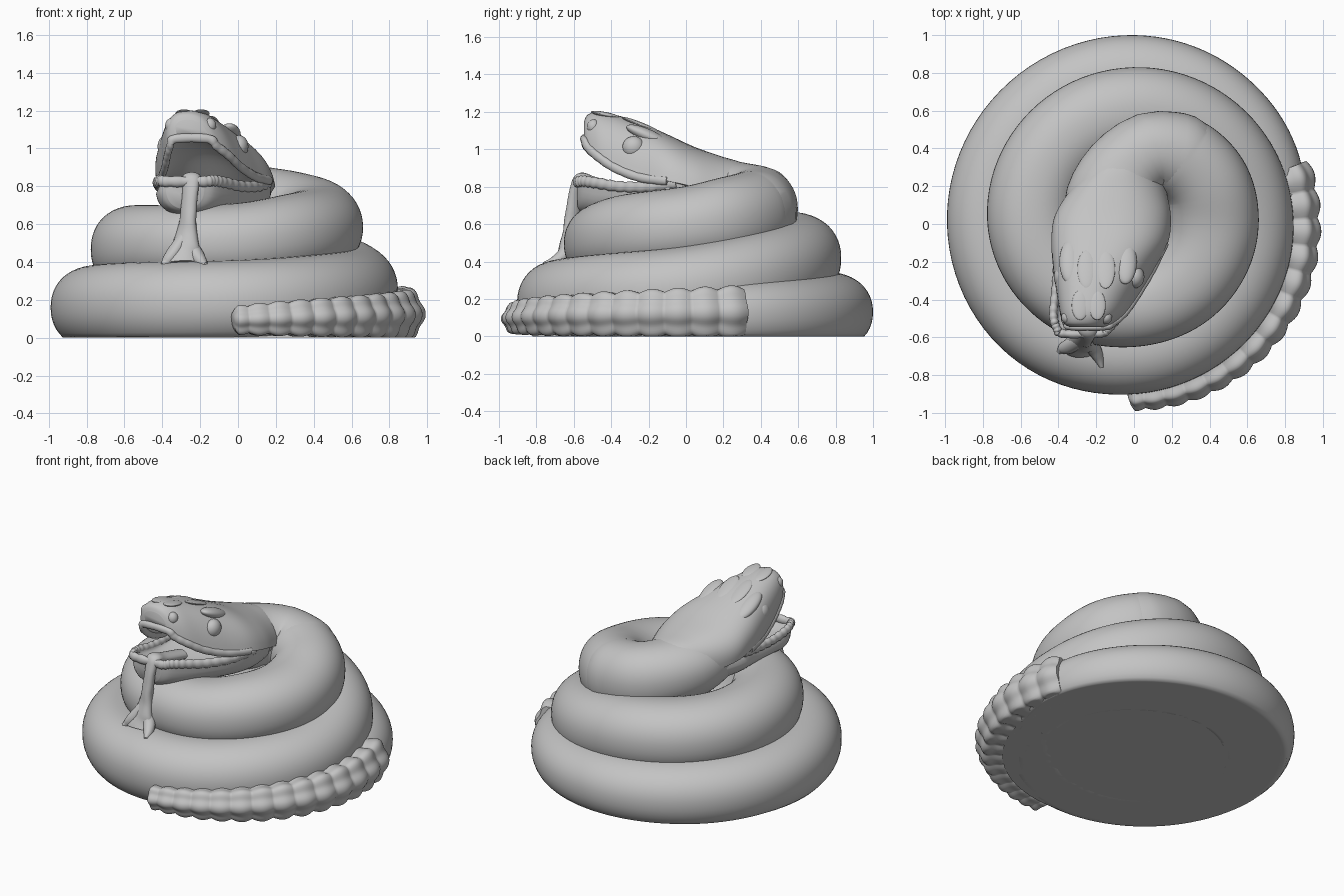
import bpy, bmesh, math
from math import sin, cos, pi, radians, copysign
from mathutils import Vector

if "Cube" in bpy.data.objects:
    bpy.data.objects.remove(bpy.data.objects["Cube"])

GREY = (0.55, 0.55, 0.55, 1)
mat = bpy.data.materials.new("stone grey")
mat.use_nodes = True
mat.diffuse_color = GREY
mat.node_tree.nodes["Principled BSDF"].inputs["Base Color"].default_value = GREY
parts = []


def finish(name, bm):
    bmesh.ops.recalc_face_normals(bm, faces=bm.faces[:])
    mesh = bpy.data.meshes.new(name)
    bm.to_mesh(mesh)
    bm.free()
    mesh.materials.append(mat)
    ob = bpy.data.objects.new(name, mesh)
    bpy.context.collection.objects.link(ob)
    parts.append(ob)
    return ob


def loft(name, rings):
    bm = bmesh.new()
    rows = [[bm.verts.new(p) for p in ring] for ring in rings]
    n = len(rows[0])
    for r, q in zip(rows, rows[1:]):
        for i in range(n):
            j = (i + 1) % n
            bm.faces.new((r[i], r[j], q[j], q[i]))
    bm.faces.new(rows[0])
    bm.faces.new(rows[-1])
    return finish(name, bm)


def spline(keys, per):
    """Smooth curve through tuples of any length."""
    out = []
    for i in range(len(keys) - 1):
        quad = [keys[max(i - 1, 0)], keys[i], keys[i + 1], keys[min(i + 2, len(keys) - 1)]]
        for k in range(per):
            t = k / per
            out.append(tuple(b + t / 2 * (c - a + t * (2 * a - 5 * b + 4 * c - d + t * (3 * (b - c) + d - a)))
                             for a, b, c, d in zip(*quad)))
    return out + [keys[-1]]


def power(v, e):
    return copysign(abs(v) ** e, v)


def sweep(name, path, n=40, e=1.0, lobes=0.0):
    """Tube along (x, y, z, half width, half height), resting on the ground."""
    rings = []
    for i, (x, y, z, a, b) in enumerate(path):
        p0, p1 = path[max(i - 1, 0)], path[min(i + 1, len(path) - 1)]
        t = (Vector(p1[:3]) - Vector(p0[:3])).normalized()
        side = t.cross(Vector((0, 0, 1))).normalized()
        up = side.cross(t)
        ring = []
        for k in range(n):
            f = 2 * pi * k / n
            g = 1 + lobes * cos(6 * f)
            p = Vector((x, y, z)) + side * (a * g * power(cos(f), e)) + up * (b * g * power(sin(f), e))
            p.z = max(p.z, 0)
            ring.append(p)
        rings.append(ring)
    return loft(name, rings)


def polar(deg, r, *rest):
    return (r * cos(radians(deg)), r * sin(radians(deg)), *rest)


def ball(name, loc, size, tilt=0.0):
    bm = bmesh.new()
    bmesh.ops.create_uvsphere(bm, u_segments=24, v_segments=14, radius=1)
    ob = finish(name, bm)
    ob.location, ob.scale, ob.rotation_euler = loc, size, (tilt, 0, 0)


# Coiled body: angle, outer radius, centre height, half width, half height
coil = [(-15, .84, .1, .15, .13), (20, .94, .11, .2, .18), (55, .98, .12, .23, .2),
        (90, 1.0, .13, .24, .21), (135, 1.0, .14, .24, .22), (180, .99, .16, .24, .22),
        (225, .96, .17, .24, .23), (270, .9, .18, .24, .23), (315, .86, .21, .24, .23),
        (360, .845, .25, .24, .23), (405, .84, .34, .24, .23), (450, .83, .42, .24, .23),
        (495, .81, .45, .24, .23), (540, .775, .47, .24, .23), (585, .71, .49, .23, .21),
        (630, .65, .5, .22, .21), (675, .645, .54, .23, .22), (720, .66, .58, .24, .22),
        (750, .67, .62, .23, .23), (780, .65, .66, .22, .23)]
path = [polar(d, r - a, z, a, b) for d, r, z, a, b in spline(coil, 4)]
path += [(.08, .38, .69, .21, .22), (-.05, .28, .72, .22, .21),
         (-.11, .14, .75, .25, .2), (-.12, 0, .77, .25, .17)]
sweep("coiled_body", spline(path, 3), 48, .93)

# Solid middle under the coils
bm = bmesh.new()
bmesh.ops.create_cone(bm, cap_ends=True, segments=64, radius1=.82, radius2=.3, depth=.62)
bmesh.ops.translate(bm, verts=bm.verts[:], vec=(0, 0, .31))
finish("base_core", bm)

# Rattle of bulging, lobed segments that shrink towards the tip
SEGMENTS, STEPS = 14, 14
rattle = []
for i in range(SEGMENTS * STEPS + 1):
    u = i / (SEGMENTS * STEPS)
    bulge = .84 + .15 * abs(sin(pi * SEGMENTS * u))
    if u < .03:
        bulge *= .35 + .65 * (u / .03) ** .5
    size = u ** .75
    a = .085 + .05 * size
    rattle.append(polar(-92 + 112 * u ** 1.15, .985 - a, .09 + .04 * size,
                        a * bulge, (.075 + .075 * size) * bulge))
sweep("tail_rattle", rattle, 60, .9, .07)


# Head: y, centre x, half width, top, lip height, mouth arch
def skull_ring(y, xc, hw, top, lip, arch):
    ring = []
    for k in range(48):
        c, s = cos(2 * pi * k / 48), sin(2 * pi * k / 48)
        z = lip + (top - lip) * s ** .85 if s >= 0 else lip - arch * s
        x = hw * power(c, .85) if s >= 0 else hw * .87 * c
        ring.append((xc + x - .2 * (z - lip), y, z))
    return ring


skull = [(.44, .03, .08, .84, .7, -.06), (.32, -.03, .17, .92, .72, -.1),
         (.18, -.08, .25, .965, .76, -.12),
         (.04, -.11, .305, 1.015, .8, -.1), (-.1, -.125, .305, 1.08, .83, .0),
         (-.25, -.155, .26, 1.145, .85, .13), (-.38, -.185, .21, 1.185, .9, .14),
         (-.47, -.21, .17, 1.2, .96, .1), (-.525, -.235, .13, 1.185, 1.01, .05),
         (-.545, -.245, .09, 1.15, 1.05, .02)]
loft("upper_head", [skull_ring(*k) for k in spline(skull, 6)])


# Lower jaw: y, centre x, half width, rim height, bottom, mouth dip
def jaw_ring(y, xc, hw, rim, bottom, dip):
    ring = []
    for k in range(40):
        c, s = cos(2 * pi * k / 40), sin(2 * pi * k / 40)
        z = rim - dip * s if s >= 0 else rim - (rim - bottom) * (-s) ** .6
        ring.append((xc + c * hw * (.85 if s > 0 else 1), y, z))
    return ring


jaw = [(.12, -.1, .26, .82, .62, -.03), (-.05, -.12, .295, .82, .62, 0),
       (-.2, -.15, .265, .8, .63, .03), (-.35, -.2, .225, .8, .64, .05),
       (-.48, -.25, .185, .82, .64, .05), (-.55, -.27, .145, .83, .66, .03),
       (-.58, -.28, .1, .825, .68, .01)]
loft("lower_jaw", [jaw_ring(*k) for k in spline(jaw, 6)])


# Beaded lips following the rims, from (y, centre x, half width, height)
def lip(name, keys, radius, beads, depth):
    right = [(xc + hw * .96, y, z) for y, xc, hw, z in keys]
    left = [(xc - hw * .96, y, z) for y, xc, hw, z in reversed(keys)]
    line = spline(right + left, 12)
    rim = []
    for i, p in enumerate(line):
        r = radius * (1 - depth + depth * abs(sin(pi * beads * i / (len(line) - 1))))
        rim.append((*p, r, r * 1.3))
    sweep(name, rim, 14)


lip("lower_lip", [k[:4] for k in jaw[1:]], .024, 30, .2)
lip("upper_lip", [(*k[:3], k[4]) for k in skull[4:]], .019, 20, .08)

# Eyes, brows, crown plates and nostrils on both sides of the head
for side, word in ((1, "left"), (-1, "right")):
    ball(word + "_eye", (-.185 + side * .19, -.28, 1.01), (.05, .06, .06))
    ball(word + "_brow", (-.19 + side * .145, -.2, 1.07), (.06, .13, .036), -.42)
    ball(word + "_crown_plate", (-.2 + side * .05, -.24, 1.13), (.05, .11, .014), -.38)
    ball(word + "_snout_plate", (-.24 + side * .045, -.43, 1.185), (.045, .08, .014), -.2)
    ball(word + "_nostril_rim", (-.25 + side * .1, -.495, 1.12), (.035, .035, .04))

# Forked tongue hanging over the lower lip and lying on the coil
stem = [(-.22, -.3, .78, .05, .03), (-.24, -.48, .82, .05, .03), (-.245, -.56, .845, .05, .03),
        (-.25, -.585, .8, .045, .03), (-.26, -.6, .68, .048, .035), (-.27, -.61, .56, .06, .04),
        (-.28, -.63, .46, .085, .05), (-.28, -.65, .39, .1, .06)]
sweep("tongue", spline(stem, 6), 20)
for word, tip_x, tip_y in (("right", -.4, -.68), ("left", -.17, -.76)):
    mid = (tip_x - .28) / 2
    prong = [(-.275, -.61, .55, .035, .03), (mid, -.645, .45, .04, .035),
             (mid * .4 + tip_x * .6, (tip_y - .64) / 2, .4, .03, .03), (tip_x, tip_y, .385, .01, .012)]
    sweep(word + "_tongue_tip", spline(prong, 6), 16)

# Smooth shading with sharp edges kept
bpy.ops.object.select_all(action='DESELECT')
for ob in parts:
    ob.select_set(True)
bpy.context.view_layer.objects.active = parts[0]
bpy.ops.object.shade_smooth_by_angle(angle=radians(60))
